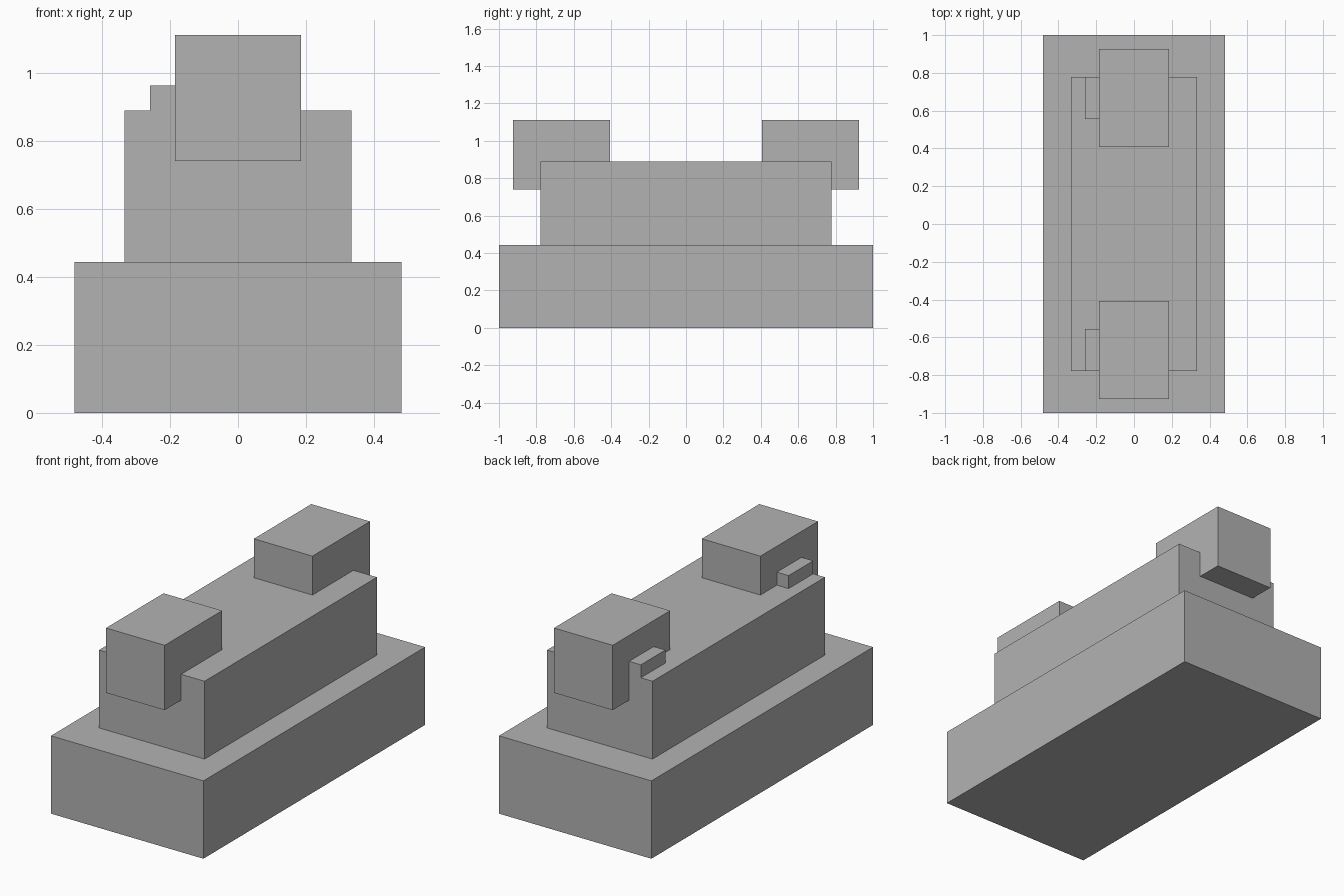
import bpy
import bmesh
from mathutils import Matrix, Vector

cube = bpy.data.objects.get("Cube")
if cube:
    bpy.data.objects.remove(cube, do_unlink=True)

U = 2 / 27  # module: the base is 27 modules long

# Single plain grey
grey = bpy.data.materials.new("plain_grey")
grey.use_nodes = True
colour = (0.448, 0.448, 0.448, 1)
grey.diffuse_color = colour
grey.node_tree.nodes["Principled BSDF"].inputs["Base Color"].default_value = colour


def block(name, low, high):
    """Box between two corners given in modules."""
    low, high = Vector(low) * U, Vector(high) * U
    bm = bmesh.new()
    bmesh.ops.create_cube(bm, size=1, matrix=Matrix.Diagonal((*(high - low), 1)))
    mesh = bpy.data.meshes.new(name)
    bm.to_mesh(mesh)
    bm.free()
    mesh.materials.append(grey)
    obj = bpy.data.objects.new(name, mesh)
    obj.location = (low + high) / 2
    bpy.context.collection.objects.link(obj)
    return obj


# Stepped body
block("base", (-6.5, -13.5, 0), (6.5, 13.5, 6))
block("upper_body", (-4.5, -10.5, 6), (4.5, 10.5, 12))

# Overhanging end block and small side step, at each end
for end, s in (("front", -1), ("back", 1)):
    near, far = sorted((5.5 * s, 12.5 * s))
    block(end + "_end_block", (-2.5, near, 10), (2.5, far, 15))
    near, far = sorted((7.5 * s, 10.5 * s))
    block(end + "_side_step", (-3.5, near, 12), (-2.5, far, 13))
